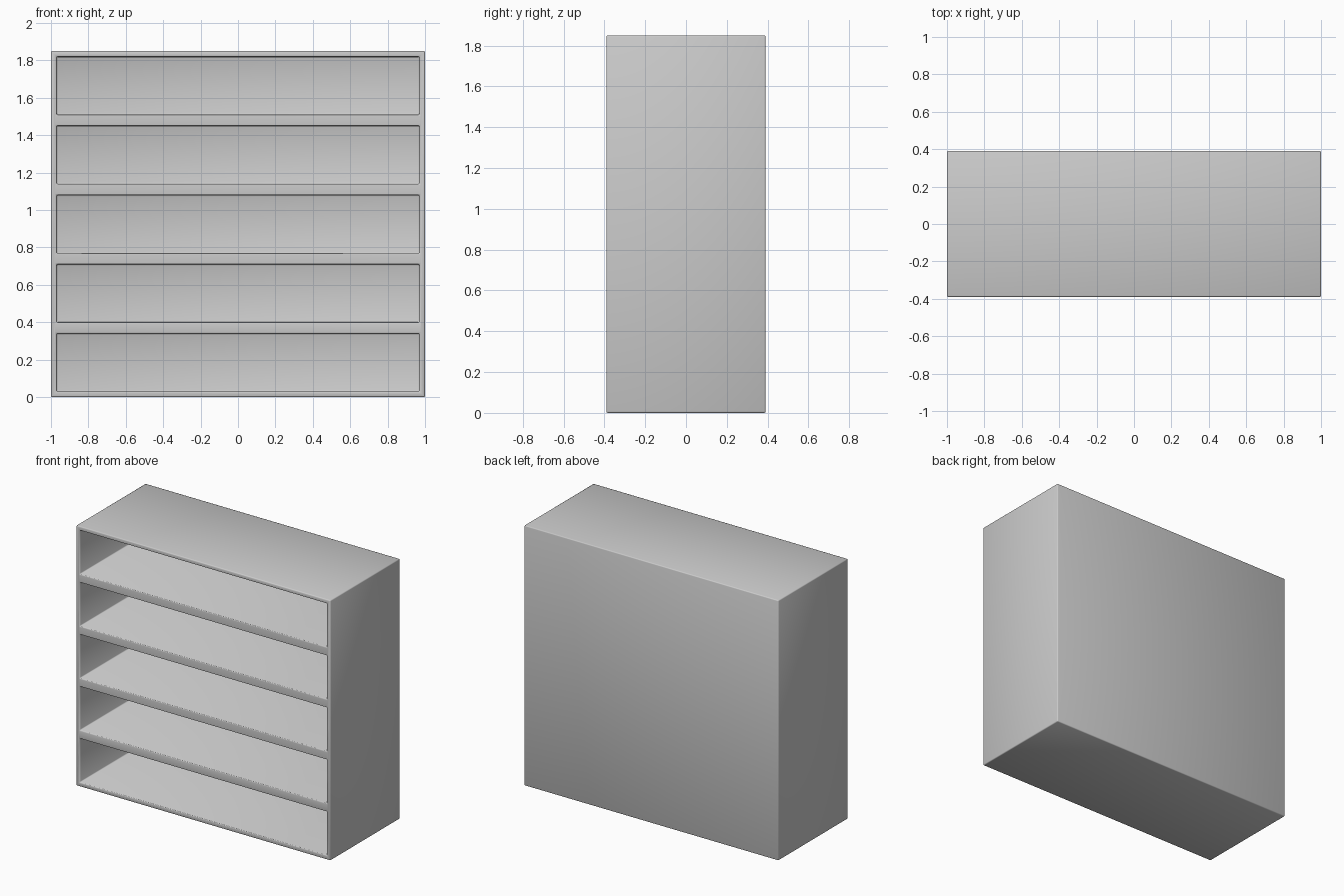
import bpy

if "Cube" in bpy.data.objects:
    bpy.data.objects.remove(bpy.data.objects["Cube"])

WIDTH, DEPTH, HEIGHT = 2.0, 0.78, 1.85
WALL = 0.03
SHELVES = 5
PITCH = HEIGHT / SHELVES


def box(name, x, y, z):
    """Box from (min, max) ranges on each axis."""
    bpy.ops.mesh.primitive_cube_add(size=1, location=[sum(r) / 2 for r in (x, y, z)])
    ob = bpy.context.object
    ob.name = name
    ob.scale = [r[1] - r[0] for r in (x, y, z)]
    bpy.ops.object.transform_apply(location=True, rotation=False, scale=True)
    return ob


# Cabinet body
cabinet = box("bookcase", (-WIDTH / 2, WIDTH / 2), (-DEPTH / 2, DEPTH / 2), (0, HEIGHT))

# One compartment cutter, repeated upwards, open at the front
cutter = box("compartment_cutter", (-WIDTH / 2 + WALL, WIDTH / 2 - WALL),
             (-DEPTH / 2 - 0.1, DEPTH / 2 - WALL), (WALL, PITCH - WALL))
cutter.hide_render = True
array = cutter.modifiers.new("rows", 'ARRAY')
array.count = SHELVES
array.use_relative_offset = False
array.use_constant_offset = True
array.constant_offset_displace = (0, 0, PITCH)

# Hollow out the compartments, then soften all edges
cut = cabinet.modifiers.new("compartments", 'BOOLEAN')
cut.operation = 'DIFFERENCE'
cut.solver = 'EXACT'
cut.object = cutter
bevel = cabinet.modifiers.new("soft_edges", 'BEVEL')
bevel.width = 0.007
bevel.segments = 2
bevel.limit_method = 'ANGLE'

bpy.ops.object.select_all(action='DESELECT')
cabinet.select_set(True)
bpy.context.view_layer.objects.active = cabinet
for name in ("compartments", "soft_edges"):
    bpy.ops.object.modifier_apply(modifier=name)
bpy.data.objects.remove(cutter)
bpy.ops.object.shade_smooth()
